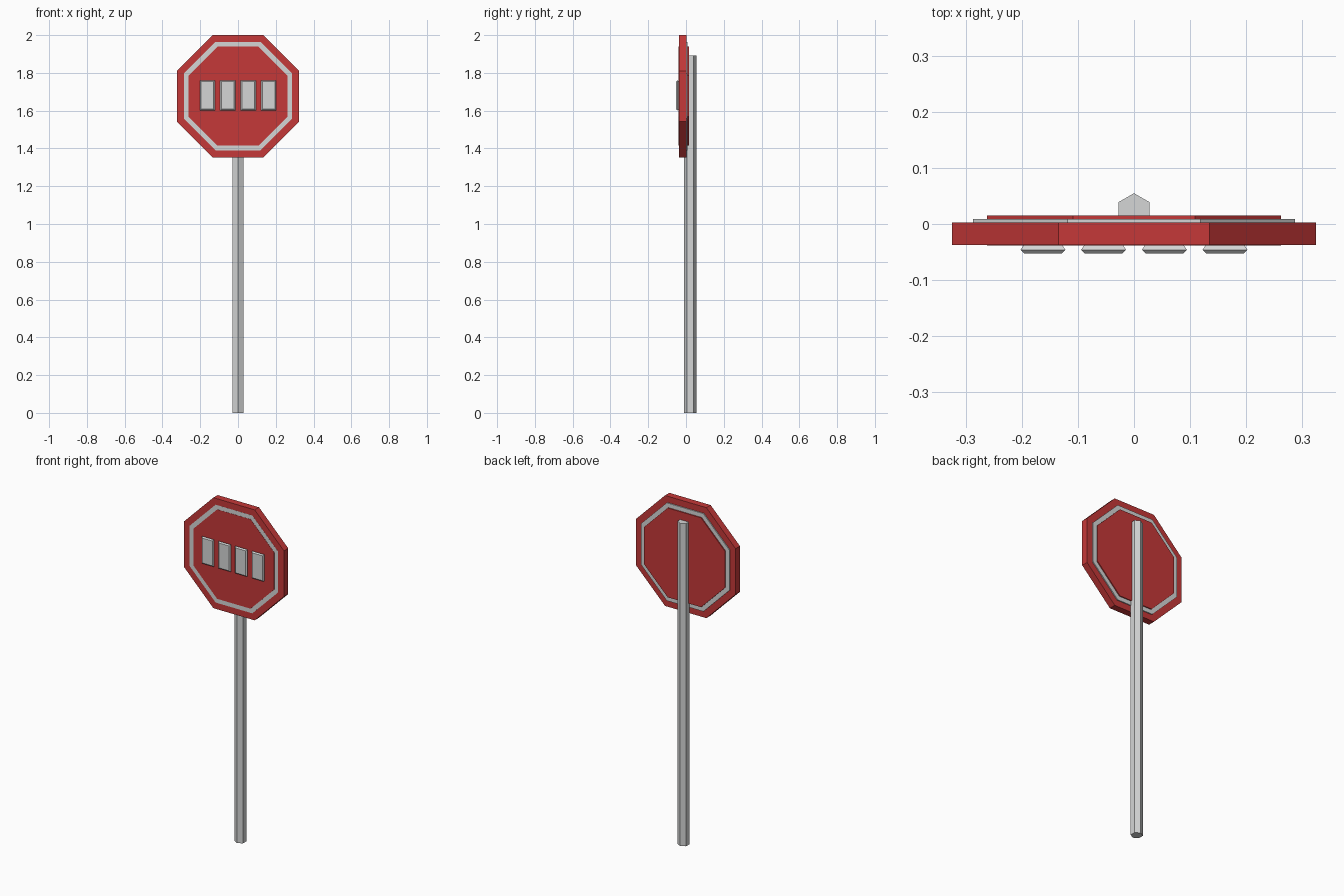
import bpy
import bmesh
import math

cube = bpy.data.objects.get("Cube")
if cube:
    bpy.data.objects.remove(cube, do_unlink=True)


def make_material(name, colour):
    mat = bpy.data.materials.new(name)
    mat.use_nodes = True
    mat.diffuse_color = colour
    mat.node_tree.nodes["Principled BSDF"].inputs["Base Color"].default_value = colour
    return mat


RED = make_material("sign red", (0.56, 0.04, 0.04, 1))
GREY = make_material("light grey", (0.66, 0.67, 0.67, 1))


def loft(name, rings, mat, location=(0, 0, 0)):
    """Join equal-length closed rings with quads and cap both ends."""
    bm = bmesh.new()
    loops = [[bm.verts.new(p) for p in ring] for ring in rings]
    for a, b in zip(loops, loops[1:]):
        for i in range(len(a)):
            j = (i + 1) % len(a)
            bm.faces.new((a[i], a[j], b[j], b[i]))
    bm.faces.new(loops[0])
    bm.faces.new(loops[-1])
    bmesh.ops.recalc_face_normals(bm, faces=bm.faces)
    mesh = bpy.data.meshes.new(name)
    bm.to_mesh(mesh)
    bm.free()
    mesh.materials.append(mat)
    obj = bpy.data.objects.new(name, mesh)
    obj.location = location
    bpy.context.collection.objects.link(obj)
    return obj


def polygon(sides, apothem, turn):
    """Regular polygon corners as 2D pairs."""
    radius = apothem / math.cos(math.pi / sides)
    angles = [turn + math.tau * i / sides for i in range(sides)]
    return [(radius * math.cos(a), radius * math.sin(a)) for a in angles]


SIGN_Z = 1.677


def octagon_plate(name, apothem, front, back, mat):
    corners = polygon(8, apothem, math.pi / 8)
    loft(name, [[(x, y, z) for x, z in corners] for y in (front, back)],
         mat, (0, 0, SIGN_Z))


# Stacked octagons: outer plate, pale border, inner panel
octagon_plate("sign_plate", 0.324, -0.037, 0.003, RED)
octagon_plate("sign_border", 0.287, -0.0375, 0.009, GREY)
octagon_plate("sign_panel", 0.262, -0.0385, 0.015, RED)

# Hexagonal pole with a corner edge facing front and back
hexagon = polygon(6, 0.028, math.pi / 6)
loft("pole", [[(x, y, z) for x, y in hexagon] for z in (0, 1.893)],
     GREY, (0, 0.0225, 0))

# Four raised blocks with bevelled rims
for i in range(4):
    sections = []
    for y, inset in ((-0.037, 0.006), (-0.046, 0), (-0.053, 0.007)):
        w, h = 0.04 - inset, 0.08 - inset
        sections.append([(-w, y, -h), (w, y, -h), (w, y, h), (-w, y, h)])
    loft(f"raised_block_{i + 1}", sections, GREY,
         ((i - 1.5) * 0.1083, 0, 1.681))
